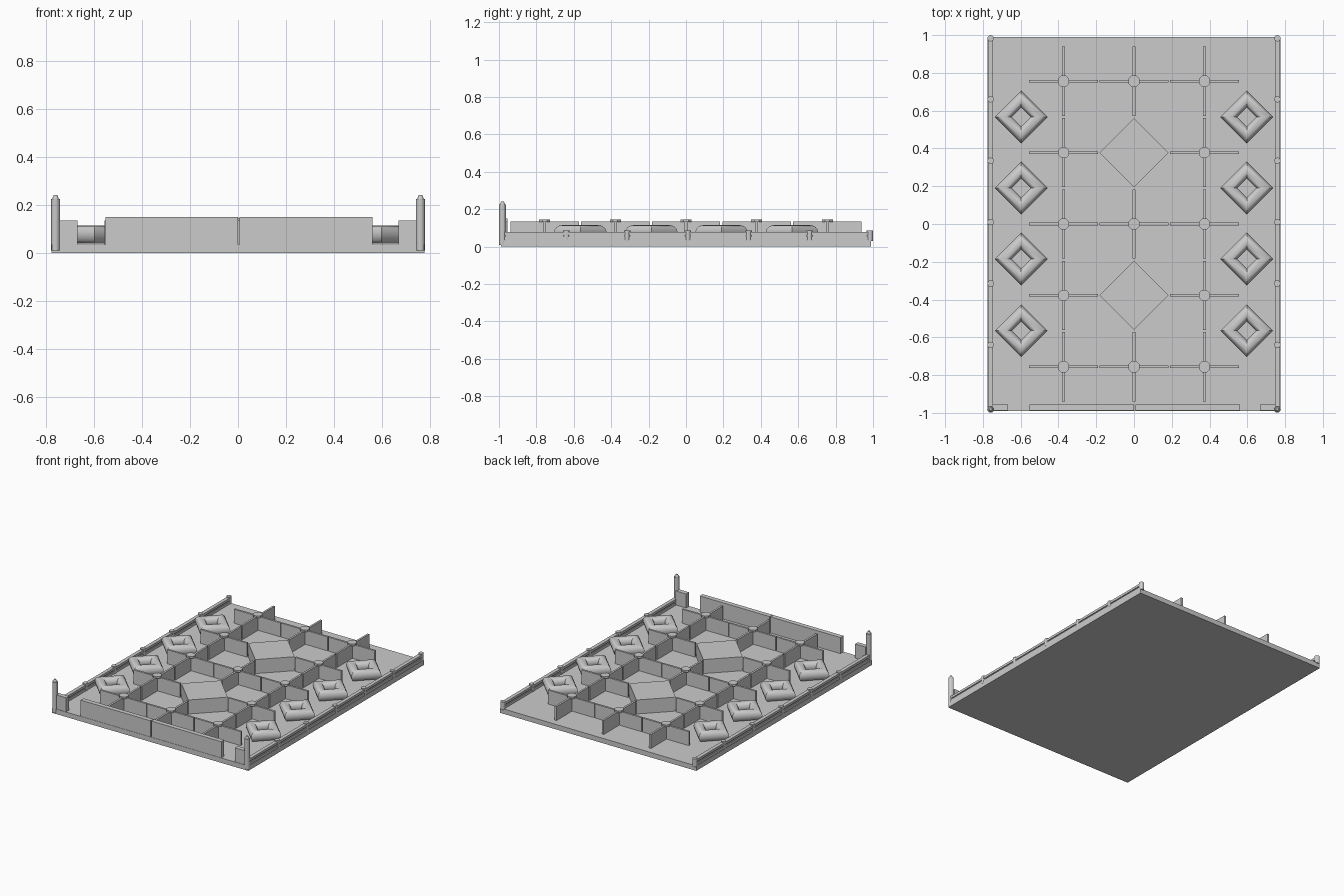
import bpy
from math import pi

if "Cube" in bpy.data.objects:
    bpy.data.objects.remove(bpy.data.objects["Cube"])


def box(name, x0, x1, y0, y1, z0, z1):
    bpy.ops.mesh.primitive_cube_add(size=1, location=((x0 + x1) / 2, (y0 + y1) / 2, (z0 + z1) / 2))
    o = bpy.context.object
    o.name = name
    o.scale = (x1 - x0, y1 - y0, z1 - z0)
    bpy.ops.object.transform_apply(location=False, rotation=False, scale=True)
    return o


def disc(name, x, y, r, z0, z1, sides=12, rot=0.0, r_top=None):
    bpy.ops.mesh.primitive_cone_add(vertices=sides, radius1=r, radius2=r if r_top is None else r_top,
                                    depth=z1 - z0, location=(x, y, (z0 + z1) / 2), rotation=(0, 0, rot))
    o = bpy.context.object
    o.name = name
    return o


FLOOR = 0.035
WALL_TOP = 0.135
ARM = 0.183
T = 0.007

# Base slab
box("base_plate", -0.775, 0.775, -0.99, 0.99, 0, FLOOR)

# Garden lattice: crossed walls with octagonal caps, two solid diamonds on the centre line
for row in range(-2, 3):
    for col in range(-1, 2):
        x, y = col * 0.373, row * 0.378
        if col == 0 and abs(row) == 1:
            disc("centre_diamond", x, y, 0.183, FLOOR - 0.005, WALL_TOP, sides=4)
            continue
        box("lattice_wall_x", x - ARM, x + ARM, y - T, y + T, FLOOR - 0.005, WALL_TOP)
        box("lattice_wall_y", x - T, x + T, y - ARM, y + ARM, FLOOR - 0.005, WALL_TOP)
        disc("lattice_cap", x, y, 0.032, WALL_TOP - 0.003, 0.146, sides=8, rot=pi / 8)

for s in (-1, 1):
    # Four-sided rounded rings along each side
    for y in (0.567, 0.19, -0.185, -0.565):
        bpy.ops.mesh.primitive_torus_add(major_segments=4, minor_segments=16, major_radius=0.095,
                                         minor_radius=0.045, location=(s * 0.597, y, 0.077))
        ring = bpy.context.object
        ring.name = "diamond_ring"
        ring.scale.z = 0.84
        bpy.ops.object.transform_apply(location=False, rotation=False, scale=True)
        bpy.ops.object.shade_smooth_by_angle(angle=pi / 6)

    # Low side railing: thin web with two bars
    xs = s * 0.759
    box("rail_web", xs - 0.007, xs + 0.007, -0.98, 0.985, FLOOR - 0.005, 0.074)
    for z0, z1 in ((FLOOR - 0.003, 0.053), (0.061, 0.078)):
        box("rail_bar", xs - 0.013, xs + 0.013, -0.98, 0.985, z0, z1)

    # Railing posts
    for i in range(5):
        y = -0.64 + i * 0.325
        disc("rail_post", xs, y, 0.017, FLOOR - 0.005, 0.086)
    disc("rear_post", xs, 0.983, 0.017, FLOOR - 0.005, 0.086)

    # Tall front corner post with domed cap and short wing wall
    disc("front_post", xs, -0.981, 0.018, 0.01, 0.226)
    disc("front_post_cap", xs, -0.981, 0.014, 0.226, 0.242, r_top=0.007)
    x0, x1 = sorted((s * 0.667, s * 0.75))
    box("corner_wing", x0, x1, -0.987, -0.955, 0.005, WALL_TOP)

# Front wall in two halves with a narrow slit
box("front_wall_left", -0.552, 0.001, -0.988, -0.955, 0.003, 0.15)
box("front_wall_right", 0.007, 0.56, -0.988, -0.955, 0.003, 0.15)
